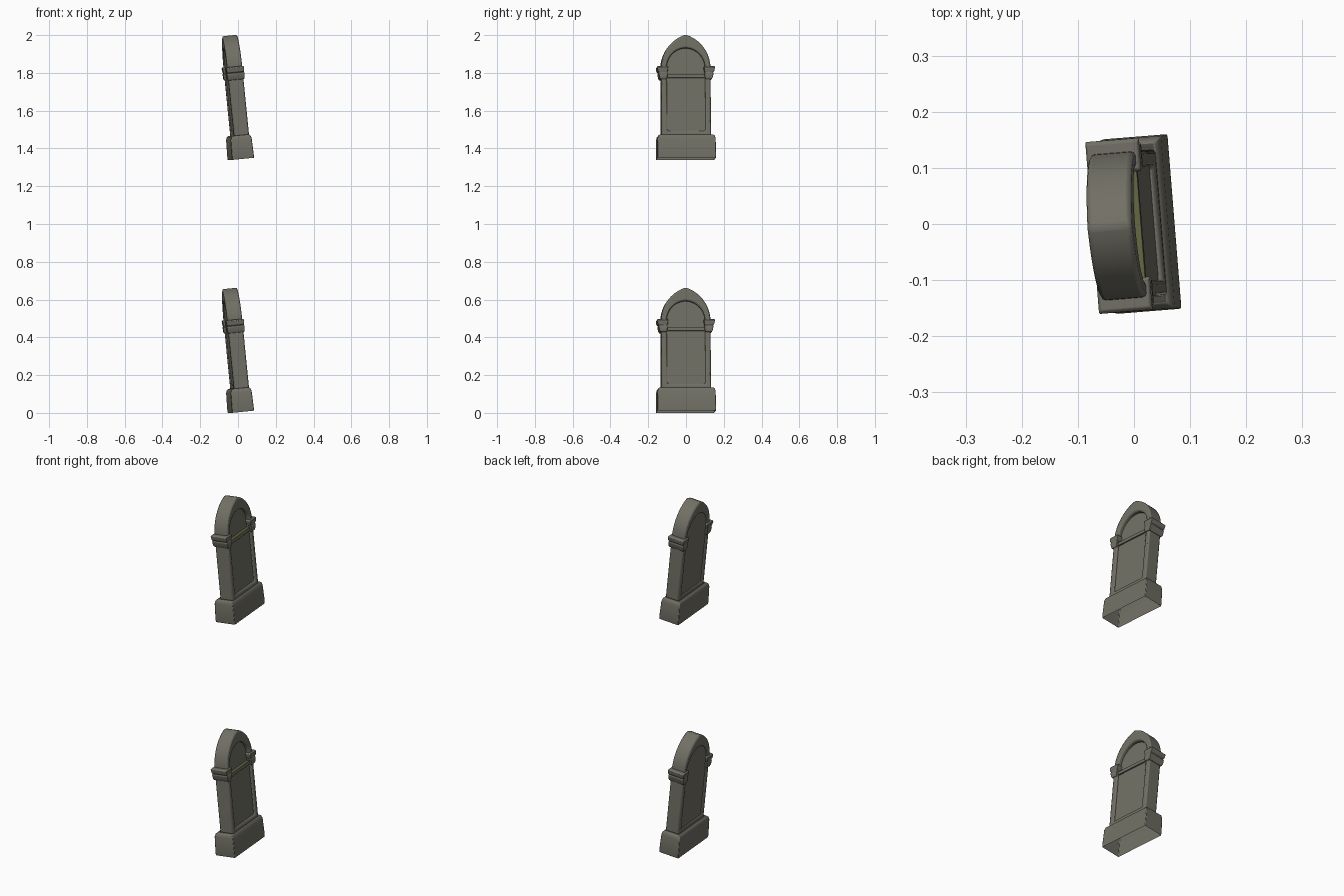
import bpy, bmesh, math
from mathutils import Matrix

cube = bpy.data.objects.get("Cube")
if cube:
    bpy.data.objects.remove(cube, do_unlink=True)


def material(name, rgb):
    m = bpy.data.materials.new(name)
    m.use_nodes = True
    m.diffuse_color = (*rgb, 1)
    bsdf = m.node_tree.nodes["Principled BSDF"]
    bsdf.inputs["Base Color"].default_value = (*rgb, 1)
    bsdf.inputs["Roughness"].default_value = 0.9
    return m


STONE = material("weathered stone", (0.165, 0.16, 0.13))
DARK = material("dark stone", (0.07, 0.068, 0.056))
MOSS = material("moss", (0.13, 0.14, 0.055))


def finish(bm, name, place, bevel=0.0, top_material=None):
    """Turn a bmesh into a placed, bevelled, smooth-shaded object."""
    bmesh.ops.recalc_face_normals(bm, faces=bm.faces)
    mesh = bpy.data.meshes.new(name)
    mesh.materials.append(STONE)
    if top_material:
        mesh.materials.append(top_material)
        for f in bm.faces:
            f.material_index = int(f.normal.z > 0.95)
    bm.to_mesh(mesh)
    bm.free()
    ob = bpy.data.objects.new(name, mesh)
    bpy.context.collection.objects.link(ob)
    ob.matrix_world = place
    if bevel:
        mod = ob.modifiers.new("soft edges", "BEVEL")
        mod.width = bevel
        mod.segments = 2
        mod.limit_method = "ANGLE"
        mod.angle_limit = math.radians(40)
    bpy.ops.object.select_all(action="DESELECT")
    ob.select_set(True)
    bpy.context.view_layer.objects.active = ob
    bpy.ops.object.shade_smooth_by_angle(angle=math.radians(35))
    return ob


def loft(sections, bottom=True):
    """Stack of rectangles: (z, half depth, y start, y end)."""
    bm = bmesh.new()
    rings = [[bm.verts.new(p) for p in
              ((-d, a, z), (d, a, z), (d, b, z), (-d, b, z))]
             for z, d, a, b in sections]
    for low, high in zip(rings, rings[1:]):
        for i in range(4):
            j = (i + 1) % 4
            bm.faces.new((low[i], low[j], high[j], high[i]))
    bm.faces.new(rings[-1])
    if bottom:
        bm.faces.new(rings[0][::-1])
    return bm


def box(x0, x1, half_y, z0, z1):
    bm = loft([(z0, (x1 - x0) / 2, -half_y, half_y),
               (z1, (x1 - x0) / 2, -half_y, half_y)])
    bmesh.ops.translate(bm, vec=((x0 + x1) / 2, 0, 0), verts=bm.verts)
    return bm


def arch(half, foot, spring, rise, steps=10):
    """Pointed two-centred arch outline with straight legs, in (y, z)."""
    r = (half ** 2 + rise ** 2) / (2 * half)
    sweep = math.asin(min(1, rise / r))
    right = [(half - r + r * math.cos(sweep * i / steps),
              spring + r * math.sin(sweep * i / steps))
             for i in range(steps + 1)]
    right[-1] = (0, spring + rise)
    right.insert(0, (half, foot))
    return right + [(-y, z) for y, z in reversed(right[:-1])]


def plate(outline, x0, x1):
    bm = bmesh.new()
    back = [bm.verts.new((x0, y, z)) for y, z in outline]
    front = [bm.verts.new((x1, y, z)) for y, z in outline]
    bm.faces.new(back)
    bm.faces.new(front)
    for i in range(len(outline)):
        j = (i + 1) % len(outline)
        bm.faces.new((back[i], back[j], front[j], front[i]))
    return bm


def ring(outer, inner, x0, x1):
    """Frame between two outlines of equal length."""
    bm = bmesh.new()
    loops = [[bm.verts.new((x, y, z)) for y, z in line]
             for line, x in ((outer, x0), (outer, x1), (inner, x1), (inner, x0))]
    n = len(outer)
    for k in range(4):
        a, b = loops[k], loops[(k + 1) % 4]
        for i in range(n):
            j = (i + 1) % n
            bm.faces.new((a[i], a[j], b[j], b[i]))
    return bm


OUTER = arch(0.131, 0.10, 0.48, 0.177)
INNER = arch(0.102, 0.145, 0.48, 0.106)


def headstone(label, height):
    # Leaning and slightly turned
    place = (Matrix.Translation((0.015, 0, height))
             @ Matrix.Rotation(math.radians(4.6), 4, "Z")
             @ Matrix.Rotation(math.radians(-5.7), 4, "Y"))
    slab = place @ Matrix.Translation((0.006, 0, 0))

    # Hollow plinth, open underneath
    plinth = [(0, 0.0575, -0.154, 0.154), (0.012, 0.0585, -0.156, 0.156),
              (0.104, 0.056, -0.154, 0.154), (0.119, 0.052, -0.150, 0.150),
              (0.126, 0.044, -0.142, 0.142)]
    finish(loft(plinth, bottom=False), label + "_plinth", place, 0.003, DARK)

    # Frame, recessed panels and mossy sill
    finish(ring(OUTER, INNER, -0.04, 0.04), label + "_arched_frame", slab, 0.008)
    finish(plate(INNER, -0.034, 0.018), label + "_back_panel", slab)
    finish(box(0.0, 0.029, 0.103, 0.14, 0.43), label + "_front_panel", slab)
    finish(box(0.0, 0.036, 0.103, 0.427, 0.447), label + "_sill", slab,
           0.002, MOSS)

    # Flared capitals on both jambs
    for side, name in ((1, "left"), (-1, "right")):
        profile = [(0.420, 0.043, 0.103, 0.136), (0.430, 0.046, 0.100, 0.142),
                   (0.452, 0.047, 0.098, 0.146), (0.457, 0.044, 0.101, 0.142),
                   (0.463, 0.046, 0.097, 0.150), (0.484, 0.048, 0.094, 0.154),
                   (0.490, 0.044, 0.099, 0.148)]
        sections = [(z, d, side * a, side * b) for z, d, a, b in profile]
        finish(loft(sections), f"{label}_{name}_capital", slab, 0.002)


headstone("lower_headstone", 0.006)
headstone("upper_headstone", 1.345)
